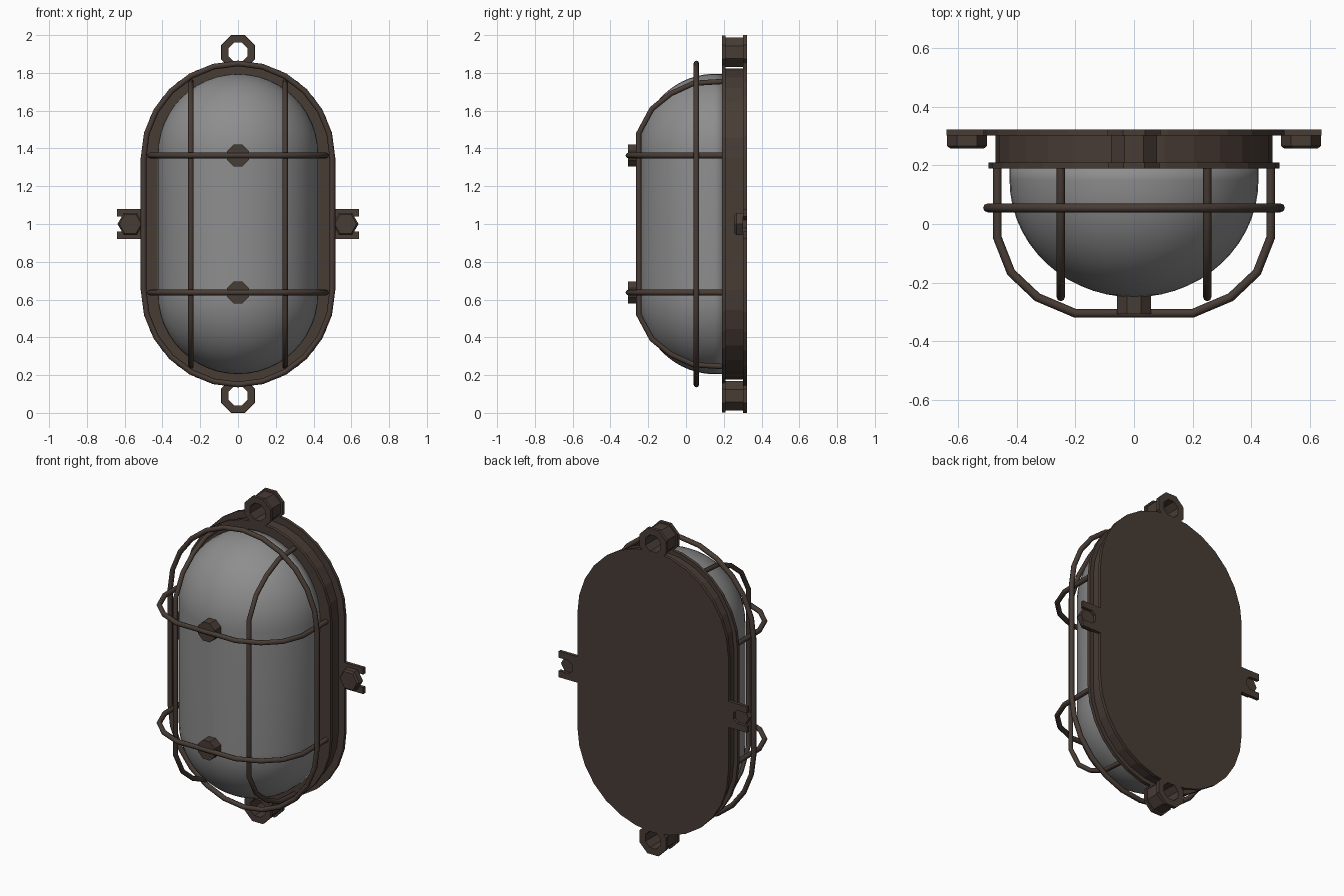
import bpy, bmesh, math
from math import sin, cos, pi

if "Cube" in bpy.data.objects:
    bpy.data.objects.remove(bpy.data.objects["Cube"])


def material(name, rgb):
    m = bpy.data.materials.new(name)
    m.diffuse_color = (*rgb, 1)
    m.use_nodes = True
    m.node_tree.nodes["Principled BSDF"].inputs["Base Color"].default_value = m.diffuse_color
    return m


BROWN = material("dark brown metal", (0.065, 0.045, 0.036))
GLASS = material("grey glass", (0.27, 0.27, 0.27))


def stadium(r, h=0.35, n=14, zc=1.0):
    """Upright capsule outline in x,z: arc radius r, half straight length h."""
    top = [(r * cos(pi * i / n), zc + h + r * sin(pi * i / n)) for i in range(n + 1)]
    return top + [(-x, 2 * zc - z) for x, z in top]


def ngon(r, n, x, z, turn=0.0):
    return [(x + r * cos(2 * pi * i / n + turn), z + r * sin(2 * pi * i / n + turn)) for i in range(n)]


def loft(name, loops, mat, closed=False, smooth=False):
    """Join (outline, y) loops; cap the ends, or close back to the first loop."""
    bm = bmesh.new()
    rings = [[bm.verts.new((x, y, z)) for x, z in pts] for pts, y in loops]
    pairs = list(zip(rings, rings[1:]))
    if closed:
        pairs.append((rings[-1], rings[0]))
    for a, b in pairs:
        for i in range(len(a)):
            j = (i + 1) % len(a)
            bm.faces.new((a[i], a[j], b[j], b[i]))
    if not closed:
        bm.faces.new(rings[0])
        bm.faces.new(rings[-1])
    bmesh.ops.recalc_face_normals(bm, faces=bm.faces)
    for f in bm.faces:
        f.smooth = smooth
    me = bpy.data.meshes.new(name)
    bm.to_mesh(me)
    bm.free()
    me.materials.append(mat)
    ob = bpy.data.objects.new(name, me)
    bpy.context.collection.objects.link(ob)
    return ob


def slab(name, pts, y0, y1):
    return loft(name, [(pts, y0), (pts, y1)], BROWN)


def wire(name, pts, r, cyclic=False):
    cu = bpy.data.curves.new(name, 'CURVE')
    cu.dimensions = '3D'
    cu.bevel_depth = r
    cu.bevel_resolution = 2
    cu.use_fill_caps = True
    sp = cu.splines.new('POLY')
    sp.points.add(len(pts) - 1)
    for p, co in zip(sp.points, pts):
        p.co = (*co, 1)
    sp.use_cyclic_u = cyclic
    cu.materials.append(BROWN)
    ob = bpy.data.objects.new(name, cu)
    bpy.context.collection.objects.link(ob)
    bpy.ops.object.select_all(action='DESELECT')
    ob.select_set(True)
    bpy.context.view_layer.objects.active = ob
    bpy.ops.object.convert(target='MESH')
    bpy.ops.object.shade_smooth_by_angle(angle=math.radians(50))


# Housing: back plate, recessed wall, front flange
slab("back_plate", stadium(0.513), 0.302, 0.322)
slab("housing_wall", stadium(0.472), 0.205, 0.305)
slab("front_flange", stadium(0.497), 0.19, 0.21)

# Glass dome
N = 14
loops = [(stadium(0.425, 0.37, 24), 0.2)]
for k in range(N + 1):
    t = pi / 2 * k / N
    loops.append((stadium(max(0.425 * cos(t), 0.004), 0.37, 24), 0.15 - 0.4 * sin(t)))
loft("glass_dome", loops, GLASS, smooth=True)

# Mounting lugs: drilled octagons, top and bottom
for label, s in (("top", 1), ("bottom", -1)):
    zc = 1 + s * 0.91
    for part, r, y0, y1 in (("back", 0.0975, 0.302, 0.322),
                            ("wall", 0.085, 0.205, 0.305),
                            ("front", 0.095, 0.19, 0.21)):
        out, hole = ngon(r, 8, 0, zc, pi / 8), ngon(0.055, 8, 0, zc, pi / 8)
        loft(f"{label}_lug_{part}", [(out, y0), (out, y1), (hole, y1), (hole, y0)], BROWN, closed=True)

# Side brackets with open slots, and chamfered hex bolts
half = [(0.48, 0.08), (0.64, 0.08), (0.64, 0.04), (0.575, 0.04), (0.55, 0.02)]
for label, s in (("right", 1), ("left", -1)):
    pts = [(s * x, 1 + z) for x, z in half] + [(s * x, 1 - z) for x, z in reversed(half)]
    slab(f"{label}_bracket", pts, 0.302, 0.322)
    big, small = ngon(0.068, 6, s * 0.57, 1), ngon(0.058, 6, s * 0.57, 1)
    loft(f"{label}_bolt", [(big, 0.303), (big, 0.267), (small, 0.258)], BROWN)

# Cage: oval ring
wire("cage_ring", [(x, 0.055, z) for x, z in stadium(0.5, 0.35, 12)], 0.015, True)

# Cage: upright bars
arc = [(0.2, 0.755), (0.04, 0.745), (-0.08, 0.69), (-0.18, 0.61), (-0.25, 0.48)]
path = [(y, 1 + z) for y, z in arc] + [(y, 1 - z) for y, z in reversed(arc)]
for label, x in (("right", 0.25), ("left", -0.25)):
    wire(f"cage_upright_{label}", [(x, y, z) for y, z in path], 0.014)

# Cage: cross hoops and their round bosses on the glass
arc = [(0.467, 0.2), (0.467, -0.045), (0.42, -0.165), (0.33, -0.25), (0.2, -0.305)]
path = arc + [(-x, y) for x, y in reversed(arc)]
for label, z in (("upper", 1.363), ("lower", 0.637)):
    wire(f"cage_hoop_{label}", [(x, y, z) for x, y in path], 0.015)
    slab(f"boss_{label}", ngon(0.062, 8, 0, z, pi / 8), -0.308, -0.23)
